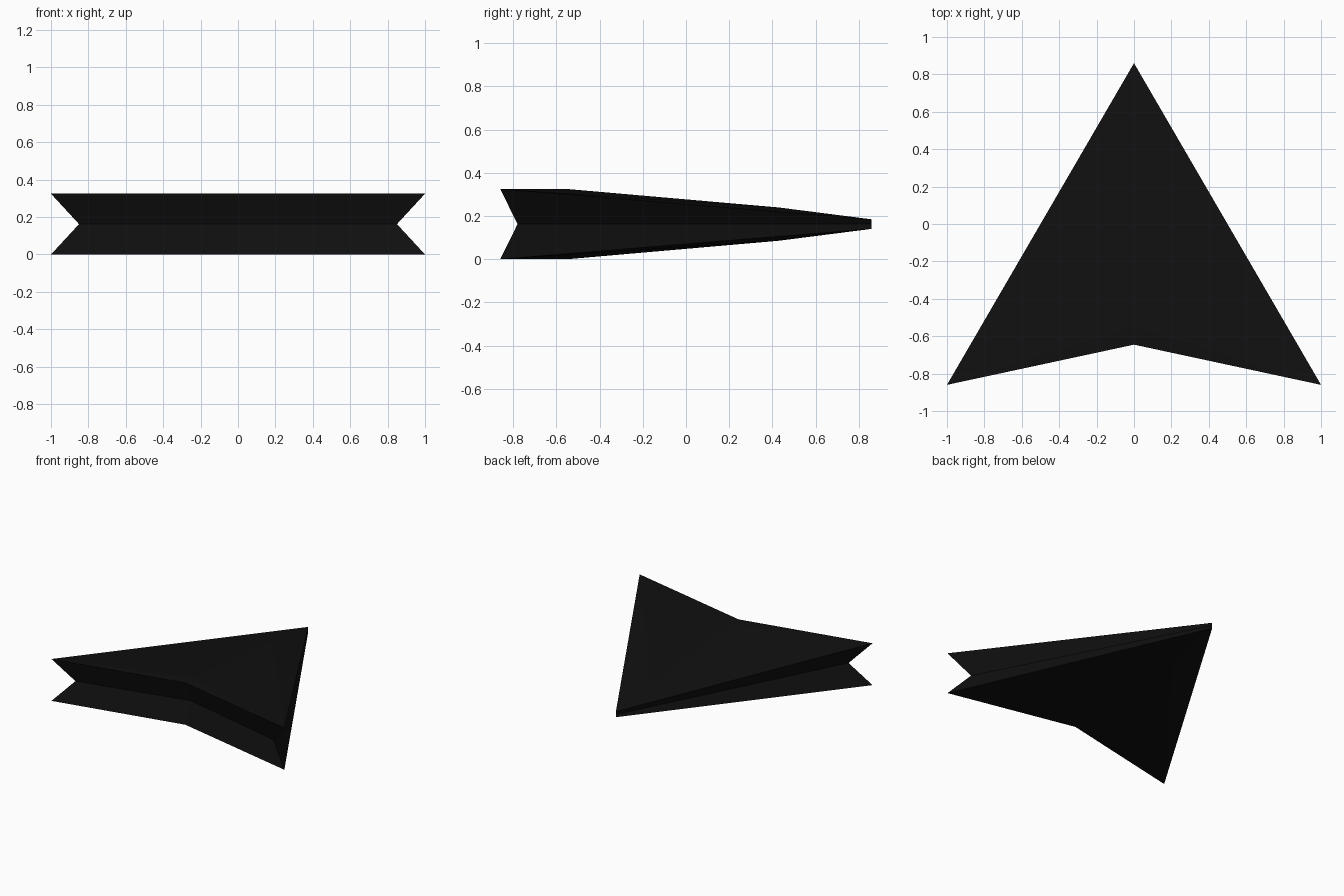
import bpy

if "Cube" in bpy.data.objects:
    bpy.data.objects.remove(bpy.data.objects["Cube"])

# One quarter of the arrowhead (right half, above the groove line); the rest is mirrored
MID = 0.1625
corner, notch, tip = (1, -0.86, MID), (0, -0.645, MID), (0, 0.86, 0.022)
ridge_back, ridge_front = (0, -0.55, MID), (0, 0.43, 0.077)
waist_corner, waist_notch, waist_tip = (0.85, -0.78, 0), (0, -0.58, 0), (0, 0.86, 0)

faces = [
    (corner, ridge_back, notch),               # flat tail of the top
    (corner, ridge_front, ridge_back),         # sloping top
    (corner, tip, ridge_front),                # nose of the top
    (tip, corner, waist_corner, waist_tip),    # side groove wall
    (corner, notch, waist_notch, waist_corner) # rear groove wall
]
verts = list(dict.fromkeys(v for f in faces for v in f))
mesh = bpy.data.meshes.new("arrowhead")
mesh.from_pydata(verts, [], [[verts.index(v) for v in f] for f in faces])

arrow = bpy.data.objects.new("arrowhead", mesh)
arrow.location.z = MID
bpy.context.collection.objects.link(arrow)

# Mirror left/right and top/bottom
mirror = arrow.modifiers.new("mirror", 'MIRROR')
mirror.use_axis = (True, False, True)
mirror.use_clip = True

# Near-black finish
black = bpy.data.materials.new("black")
black.diffuse_color = (0.005, 0.005, 0.005, 1)
black.use_nodes = True
black.node_tree.nodes["Principled BSDF"].inputs["Base Color"].default_value = black.diffuse_color
mesh.materials.append(black)
